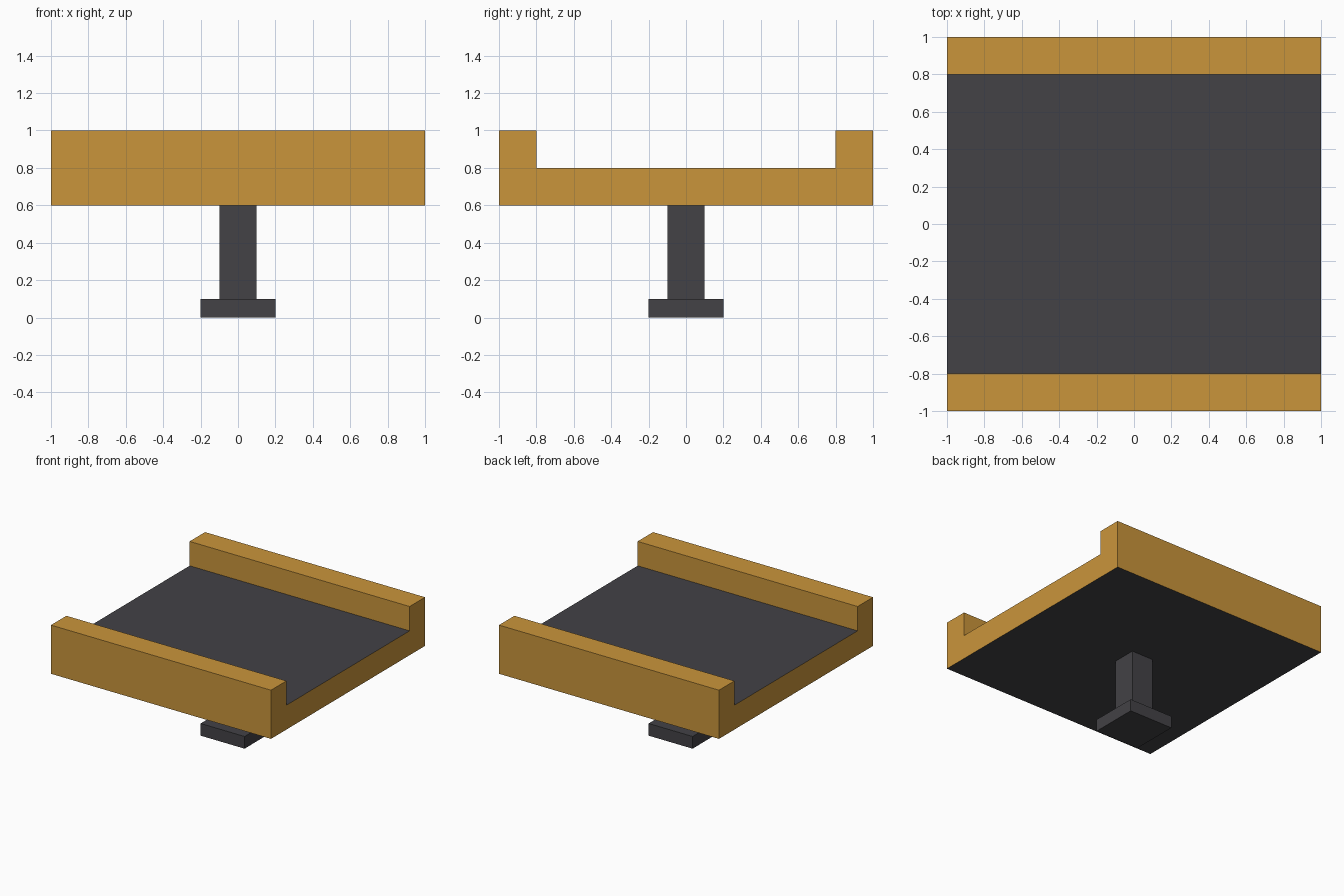
import bpy, bmesh

if "Cube" in bpy.data.objects:
    bpy.data.objects.remove(bpy.data.objects["Cube"])


def flat_material(name, color):
    m = bpy.data.materials.new(name)
    m.diffuse_color = (*color, 1)
    m.use_nodes = True
    m.node_tree.nodes["Principled BSDF"].inputs["Base Color"].default_value = m.diffuse_color
    return m


ochre = flat_material("ochre", (0.590, 0.300, 0.044))
charcoal = flat_material("charcoal", (0.056, 0.054, 0.061))


def prism(name, profile, x0, x1, mats):
    """Extrude a closed (y, z) profile along x."""
    bm = bmesh.new()
    face = bm.faces.new([bm.verts.new((x0, y, z)) for y, z in profile])
    ext = bmesh.ops.extrude_face_region(bm, geom=[face], use_keep_orig=True)
    verts = [g for g in ext["geom"] if isinstance(g, bmesh.types.BMVert)]
    bmesh.ops.translate(bm, verts=verts, vec=(x1 - x0, 0, 0))
    bmesh.ops.recalc_face_normals(bm, faces=bm.faces)
    me = bpy.data.meshes.new(name)
    bm.to_mesh(me)
    bm.free()
    for m in mats:
        me.materials.append(m)
    ob = bpy.data.objects.new(name, me)
    bpy.context.collection.objects.link(ob)
    return ob


def block(name, half, z0, z1):
    return prism(name, [(-half, z0), (half, z0), (half, z1), (-half, z1)],
                 -half, half, [charcoal])


# Tray with two raised rims; underside and channel floor are dark
tray = prism("tray", [(-1, 0.6), (1, 0.6), (1, 1), (0.8, 1), (0.8, 0.8),
                      (-0.8, 0.8), (-0.8, 1), (-1, 1)], -1, 1, [ochre, charcoal])
for p in tray.data.polygons:
    if abs(p.normal.z) > 0.9 and p.center.z < 0.9:
        p.material_index = 1

# Pedestal
block("stem", 0.1, 0.1, 0.6)
block("foot", 0.2, 0.0, 0.1)
